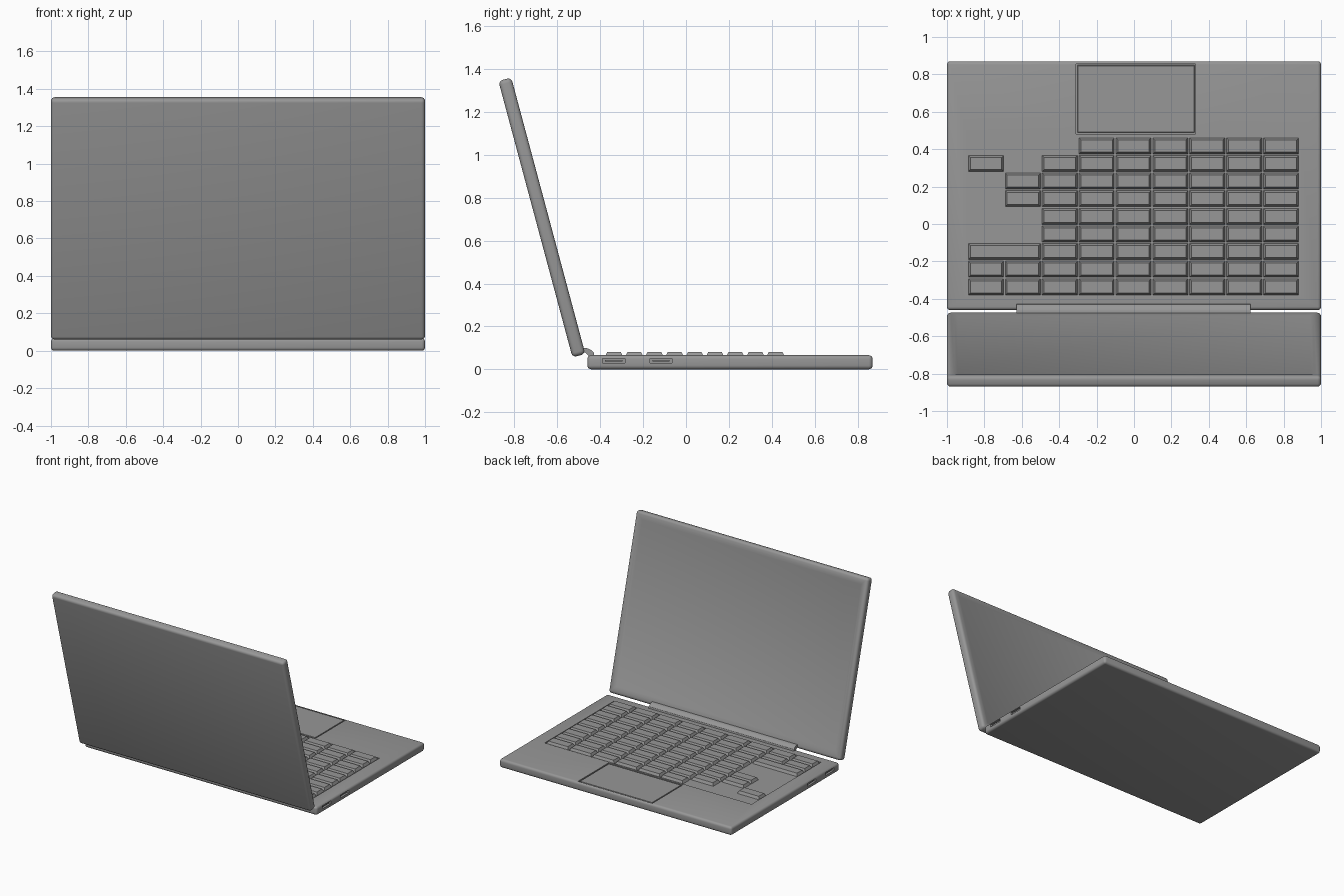
import bpy, bmesh, math
from mathutils import Matrix, Vector

if "Cube" in bpy.data.objects:
    bpy.data.objects.remove(bpy.data.objects["Cube"])

# Dark grey shell
GREY = bpy.data.materials.new("dark_grey")
GREY.diffuse_color = (0.31, 0.31, 0.31, 1)
GREY.use_nodes = True
GREY.node_tree.nodes["Principled BSDF"].inputs["Base Color"].default_value = GREY.diffuse_color


def add_object(name, bm):
    bmesh.ops.recalc_face_normals(bm, faces=bm.faces)
    mesh = bpy.data.meshes.new(name)
    bm.to_mesh(mesh)
    bm.free()
    mesh.materials.append(GREY)
    ob = bpy.data.objects.new(name, mesh)
    bpy.context.collection.objects.link(ob)
    return ob


def add_box(bm, lo, hi, taper=0.0):
    """Axis-aligned box; taper pulls the top face inwards."""
    for v in bmesh.ops.create_cube(bm, size=1)["verts"]:
        top = v.co.z > 0
        for i in range(3):
            high = v.co[i] > 0
            v.co[i] = hi[i] if high else lo[i]
            if top and i < 2:
                v.co[i] += -taper if high else taper


def rounded_box(lo, hi, radius):
    bm = bmesh.new()
    add_box(bm, lo, hi)
    bmesh.ops.bevel(bm, geom=bm.edges[:], offset=radius, segments=4,
                    profile=0.5, affect='EDGES')
    return bm


def smooth(ob):
    bpy.ops.object.select_all(action='DESELECT')
    ob.select_set(True)
    bpy.context.view_layer.objects.active = ob
    bpy.ops.object.shade_smooth_by_angle(angle=math.radians(30))


TOP = 0.066
FLOOR = 0.059
PORTS = [(-0.39, -0.285), (-0.168, -0.066)]

# Base slab
base = add_object("base", rounded_box((-1, -0.46, 0), (1, 0.87, TOP), 0.018))

# Cutter: keyboard well, trackpad well and side ports
bm = bmesh.new()
add_box(bm, (-0.892, -0.386, FLOOR), (0.89, 0.468, 0.2))
add_box(bm, (-0.31, 0.482, 0.054), (0.33, 0.856, 0.2))
for side in (-1, 1):
    x0, x1 = sorted((side * 0.97, side * 1.1))
    for y0, y1 in PORTS:
        add_box(bm, (x0, y0, 0.029), (x1, y1, 0.051))
cutter = add_object("base_cutter", bm)
cutter.hide_render = True
mod = base.modifiers.new("wells", 'BOOLEAN')
mod.operation = 'DIFFERENCE'
mod.solver = 'EXACT'
mod.object = cutter
bpy.context.view_layer.objects.active = base
bpy.ops.object.modifier_apply(modifier=mod.name)
bpy.data.objects.remove(cutter)
smooth(base)

# Port tongues
bm = bmesh.new()
for side in (-1, 1):
    x0, x1 = sorted((side * 0.965, side * 0.992))
    for y0, y1 in PORTS:
        add_box(bm, (x0, y0 + 0.012, 0.036), (x1, y1 - 0.012, 0.044))
add_object("port_tongues", bm)

# Trackpad
bm = bmesh.new()
add_box(bm, (-0.304, 0.488, 0.05), (0.324, 0.85, TOP - 0.001), 0.004)
add_object("trackpad", bm)

# Keys: 9 x 9 grid, rows counted from the palm rest, some cells empty
X0, Y0, DX, DY, GAP = -0.89, 0.465, 0.1972, 0.0942, 0.003
EMPTY = {(0, 0), (0, 1), (0, 2), (1, 1), (2, 0), (3, 0),
         (4, 0), (4, 1), (5, 0), (5, 1), (6, 1)}
bm = bmesh.new()
for row in range(9):
    for col in range(9):
        if (row, col) in EMPTY:
            continue
        width = 2 if (row, col) == (6, 0) else 1
        x, y = X0 + col * DX, Y0 - row * DY
        add_box(bm, (x + GAP, y - DY + GAP, FLOOR - 0.003),
                (x + width * DX - GAP, y - GAP, 0.08), 0.012)
add_object("keys", bm)

# Lid with shallow sunken screen, built upright and then tilted back
W, T, H = 1.0, 0.031, 0.667
bm = rounded_box((-W, -T, -H), (W, T, H), 0.02)
bm.normal_update()
front = max(bm.faces, key=lambda f: f.calc_area() * f.normal.y)
bmesh.ops.inset_region(bm, faces=[front], thickness=0.028, depth=0)
bmesh.ops.inset_region(bm, faces=[front], thickness=0.026, depth=-0.007)
lid = add_object("lid", bm)
lid.data.transform(Matrix.Translation((0, -0.672, 0.708))
                   @ Matrix.Rotation(math.radians(15), 4, 'X'))
smooth(lid)

# Hinge bar
profile = [(-0.492, 0.08), (-0.482, 0.098), (-0.465, 0.1), (-0.445, 0.092),
           (-0.43, 0.078), (-0.426, 0.06), (-0.45, 0.058), (-0.47, 0.078)]
bm = bmesh.new()
ends = [[bm.verts.new((x, y, z)) for y, z in profile] for x in (-0.628, 0.622)]
for ring in ends:
    bm.faces.new(ring)
for i in range(len(profile)):
    a, b = ends
    j = (i + 1) % len(profile)
    bm.faces.new((a[i], a[j], b[j], b[i]))
smooth(add_object("hinge", bm))
